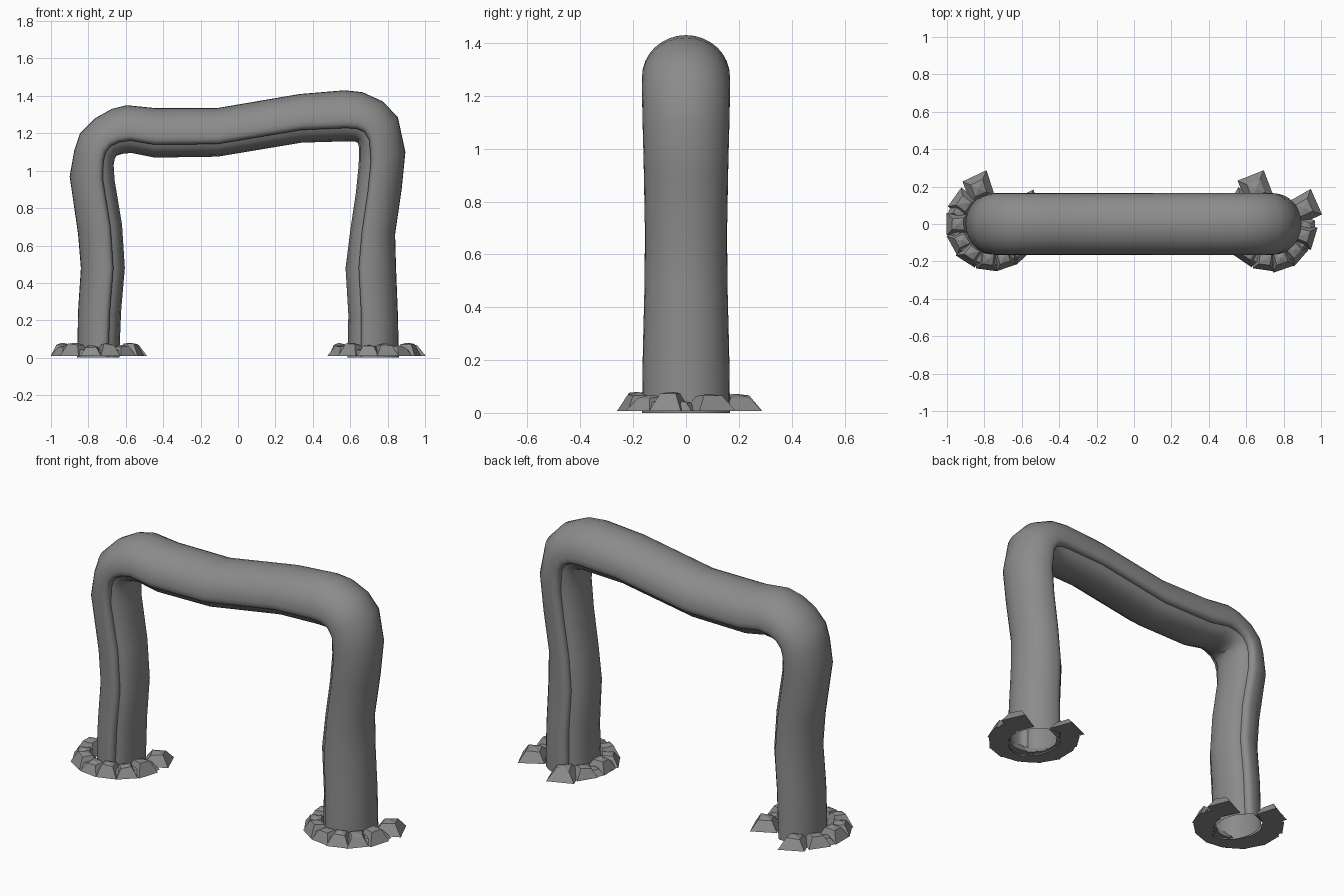
import bpy, bmesh, math, random

if "Cube" in bpy.data.objects:
    bpy.data.objects.remove(bpy.data.objects["Cube"])
random.seed(4)

# Arch path: outer edge (x, z) and inner edge (x, z) of each rib
RIBS = [
    (-.86, 0, -.635, 0), (-.855, .25, -.625, .25), (-.84, .48, -.605, .48),
    (-.855, .66, -.62, .71), (-.90, .97, -.66, .95), (-.875, 1.11, -.665, 1.03),
    (-.845, 1.20, -.66, 1.06), (-.765, 1.28, -.65, 1.08), (-.675, 1.33, -.62, 1.09),
    (-.595, 1.35, -.57, 1.095), (-.445, 1.335, -.445, 1.07), (-.11, 1.335, -.11, 1.075),
    (.33, 1.41, .34, 1.15), (.57, 1.43, .58, 1.157), (.665, 1.42, .625, 1.156),
    (.775, 1.37, .64, 1.15), (.855, 1.285, .648, 1.12), (.895, 1.10, .645, 1.03),
    (.875, .90, .63, .88), (.84, .66, .60, .68), (.845, .48, .575, .48),
    (.855, .23, .59, .23), (.86, 0, .585, 0),
]

# Half cross-section: (fraction of depth, half width); round back, lip, narrower belly
half = [(.58 - .58 * math.cos(a), .161 * math.sin(a))
        for a in [math.pi / 2 * i / 8 for i in range(1, 9)]]
half += [(.66, .160), (.71, .151), (.74, .137), (.735, .126),
         (.82, .116), (.90, .094), (.96, .060)]
section = [(0, 0)] + half + [(1, 0)] + [(t, -y) for t, y in reversed(half)]

grey = bpy.data.materials.new("dark_grey")
grey.diffuse_color = (.26, .26, .26, 1)
grey.use_nodes = True
grey.node_tree.nodes["Principled BSDF"].inputs["Base Color"].default_value = grey.diffuse_color


def finish(bm, name):
    bmesh.ops.recalc_face_normals(bm, faces=bm.faces[:])
    mesh = bpy.data.meshes.new(name)
    bm.to_mesh(mesh)
    bm.free()
    mesh.materials.append(grey)
    obj = bpy.data.objects.new(name, mesh)
    bpy.context.collection.objects.link(obj)
    return obj


# Arch tube, open at both feet
bm = bmesh.new()
rings = []
for ox, oz, ix, iz in RIBS:
    z = (oz + iz) / 2
    wide = 1 + .035 * math.cos(z * math.pi / .65)
    rings.append([bm.verts.new((ox + (ix - ox) * t, y * wide, oz + (iz - oz) * t))
                  for t, y in section])
n = len(section)
for a, b in zip(rings, rings[1:]):
    for i in range(n):
        bm.faces.new((a[i], a[(i + 1) % n], b[(i + 1) % n], b[i]))
arch = finish(bm, "arch")
bpy.context.view_layer.objects.active = arch
arch.select_set(True)
bpy.ops.object.shade_smooth_by_angle(angle=math.radians(40))


def add_rock(bm, x, y, size, height, turn, sides=4):
    """Tapered block with a chipped, slightly peaked top."""
    base, top = [], []
    for i in range(sides):
        a = turn + math.tau * (i + .5) / sides
        r = size * random.uniform(.92, 1.1)
        base.append(bm.verts.new((x + r * math.cos(a), y + r * math.sin(a), .008)))
        top.append(bm.verts.new((x + .5 * r * math.cos(a), y + .5 * r * math.sin(a),
                                 height * random.uniform(.8, .95))))
    peak = bm.verts.new((x, y, height))
    bm.faces.new(base)
    for i in range(sides):
        j = (i + 1) % sides
        bm.faces.new((base[i], base[j], top[j], top[i]))
        bm.faces.new((top[i], top[j], peak))


# Ring of rocks round each foot, with a gap at the back
def rock_ring(name, cx):
    bm = bmesh.new()
    # two larger outlying rocks either side of the gap
    for deg in (112, 25):
        a = math.radians(deg)
        add_rock(bm, cx + .20 * math.cos(a), .205 * math.sin(a), .098, .072, a)
    for k, deg in enumerate((145, 180, 208, 234, 262, 288, 314, 342)):
        a = math.radians(deg)
        add_rock(bm, cx + .187 * math.cos(a), .19 * math.sin(a), .083,
                 .08 if k % 2 else .068, a)
        # small filler stones
        b = a + math.radians(14)
        add_rock(bm, cx + .19 * math.cos(b), .19 * math.sin(b), .062, .045, b, 5)
    return finish(bm, name)


rock_ring("left_foot_rocks", -.755)
rock_ring("right_foot_rocks", .727)
